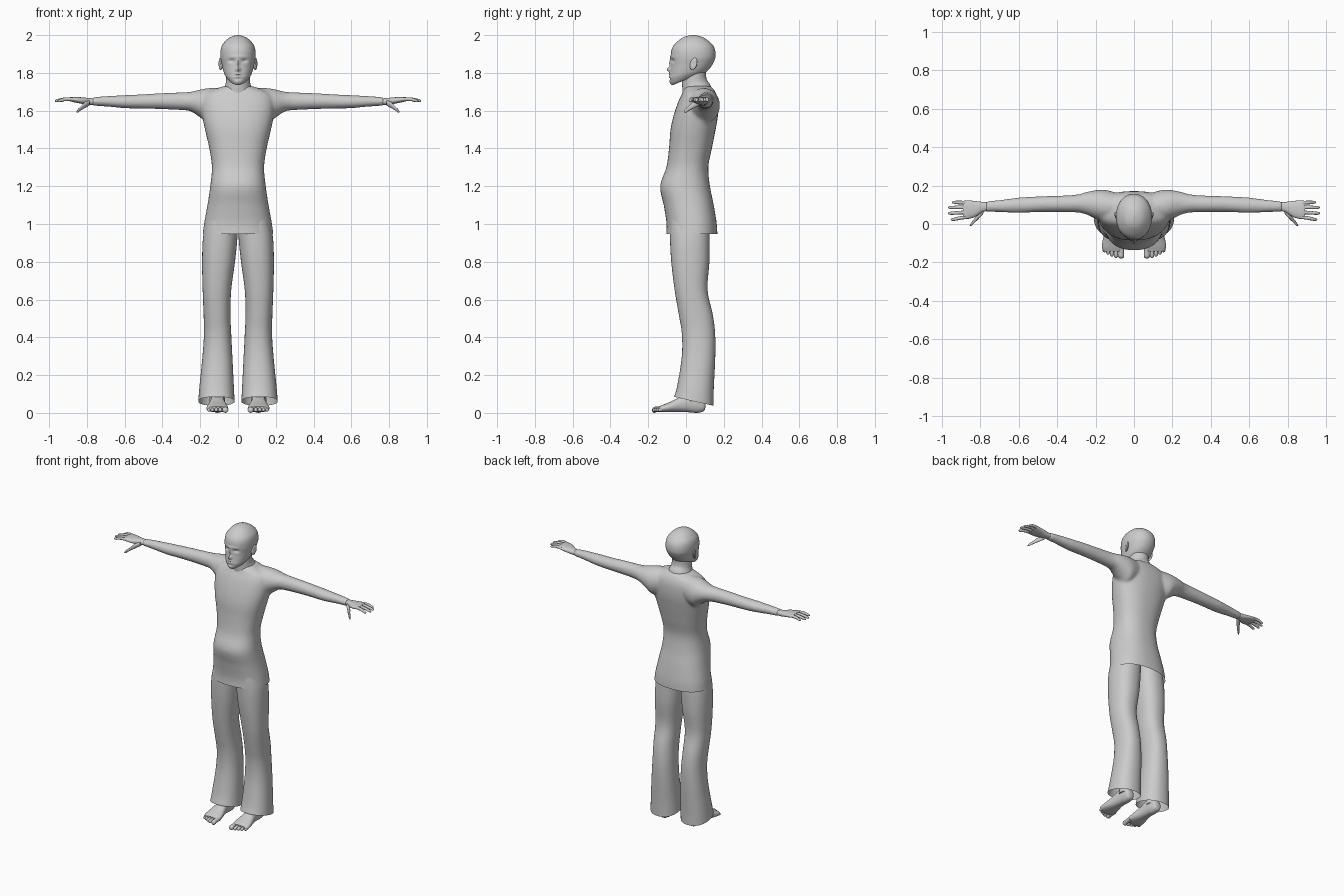
import bpy, bmesh, math
from mathutils import Vector

grey = bpy.data.materials.new("plain grey")
grey.diffuse_color = (0.6, 0.6, 0.6, 1)


def spline(rows, sub):
    """Smooth curve through rows of numbers."""
    out = []
    for i in range(len(rows) - 1):
        a, b, c, d = (rows[max(i - 1, 0)], rows[i], rows[i + 1], rows[min(i + 2, len(rows) - 1)])
        for k in range(sub):
            t = k / sub
            out.append([q + 0.5 * t * (r - p + t * (2 * p - 5 * q + 4 * r - s + t * (3 * (q - r) + s - p)))
                        for p, q, r, s in zip(a, b, c, d)])
    return out + [list(rows[-1])]


def ring(c, u, v, n, power):
    pts = []
    for k in range(n):
        a = 2 * math.pi * k / n
        cs, sn = (math.copysign(abs(w) ** power, w) for w in (math.cos(a), math.sin(a)))
        pts.append(Vector(c) + Vector(u) * cs + Vector(v) * sn)
    return pts


def upright(r):    # z front, z back, x0, x1, y front, y back
    zf, zb, x0, x1, yf, yb = r
    return (((x0 + x1) / 2, (yf + yb) / 2, (zf + zb) / 2), ((x1 - x0) / 2, 0, 0), (0, (yb - yf) / 2, (zb - zf) / 2))


def sideways(r):   # x, y0, y1, z0, z1
    x, y0, y1, z0, z1 = r
    return ((x, (y0 + y1) / 2, (z0 + z1) / 2), (0, (y1 - y0) / 2, 0), (0, 0, (z1 - z0) / 2))


def lengthways(r):  # y, x0, x1, z0, z1
    y, x0, x1, z0, z1 = r
    return (((x0 + x1) / 2, y, (z0 + z1) / 2), ((x1 - x0) / 2, 0, 0), (0, 0, (z1 - z0) / 2))


def loft(bm, rows, frame, sub=4, n=32, power=1.0, flip=1, caps=(True, True)):
    rings = []
    for r in spline(rows, sub):
        rings.append([bm.verts.new((p.x * flip, p.y, p.z)) for p in ring(*frame(r), n, power)])
    faces = []
    for a, b in zip(rings, rings[1:]):
        for k in range(n):
            j = (k + 1) % n
            faces.append(bm.faces.new((a[k], a[j], b[j], b[k])))
    if caps[0]:
        faces.append(bm.faces.new(rings[0]))
    if caps[1]:
        faces.append(bm.faces.new(rings[-1]))
    bmesh.ops.recalc_face_normals(bm, faces=faces)


def digit(bm, pts, frame, flip):
    """Finger or toe: rounded tube through (x, y, z, radius) points."""
    rows = []
    for x, y, z, r in pts:
        if frame is sideways:
            rows.append((x, y - r, y + r, z - r, z + r))
        else:
            rows.append((y, x - r, x + r, z - r, z + r))
    loft(bm, rows, frame, 3, 12, 1, flip)


def finish(name, bm):
    me = bpy.data.meshes.new(name)
    bm.to_mesh(me)
    bm.free()
    me.materials.append(grey)
    ob = bpy.data.objects.new(name, me)
    bpy.context.collection.objects.link(ob)
    return ob


# tunic: torso and sleeves fused into one smooth skin
torso = [(.92, .19, -.107, .167), (1.0, .18, -.103, .163), (1.1, .162, -.118, .147), (1.2, .147, -.137, .127),
         (1.3, .138, -.104, .118), (1.4, .152, -.09, .137), (1.5, .175, -.082, .157), (1.58, .19, -.064, .17),
         (1.65, .192, -.04, .17), (1.69, .175, -.02, .16), (1.715, .12, -.01, .145), (1.73, .075, 0, .13)]
sleeve = [(.08, .02, .16, 1.56, 1.72), (.15, .01, .178, 1.53, 1.72), (.195, .025, .177, 1.56, 1.713),
          (.25, .05, .166, 1.596, 1.7), (.3, .06, .153, 1.603, 1.697), (.4, .062, .147, 1.608, 1.693),
          (.5, .062, .144, 1.61, 1.687), (.6, .057, .138, 1.613, 1.682), (.7, .062, .125, 1.622, 1.677),
          (.775, .064, .118, 1.626, 1.67)]
bm = bmesh.new()
loft(bm, [(z, z, -w, w, f, b) for z, w, f, b in torso], upright, 4, 48, .85)
for s in (1, -1):
    loft(bm, sleeve, sideways, 4, 32, 1, s)
tunic = finish("tunic", bm)
m = tunic.modifiers.new("fuse", 'REMESH')
m.mode, m.voxel_size = 'VOXEL', .008
m = tunic.modifiers.new("soften", 'SMOOTH')
m.factor, m.iterations = .5, 8
fused = bpy.data.meshes.new_from_object(tunic.evaluated_get(bpy.context.evaluated_depsgraph_get()))
tunic.modifiers.clear()
tunic.data = fused
bm = bmesh.new()
bm.from_mesh(fused)
bmesh.ops.bisect_plane(bm, geom=bm.verts[:] + bm.edges[:] + bm.faces[:], plane_co=(0, 0, .948),
                       plane_no=(0, 0, 1), clear_inner=True)
bm.to_mesh(fused)
bm.free()
if not fused.materials:
    fused.materials.append(grey)

# neck
bm = bmesh.new()
loft(bm, [(1.67, 1.70, -.09, .09, -.015, .14), (1.70, 1.74, -.074, .074, -.018, .127),
          (1.73, 1.77, -.064, .064, -.02, .108), (1.77, 1.83, -.062, .062, -.02, .108)], upright)
finish("neck", bm)

# head, with the face pressed in and pulled out by soft bumps
skull = [(1.735, 1.79, .03, -.07, .06), (1.742, 1.795, .05, -.08, .095), (1.77, 1.81, .069, -.087, .113),
         (1.80, 1.832, .079, -.083, .132), (1.84, 1.86, .087, -.079, .148), (1.88, 1.885, .093, -.08, .156),
         (1.92, 1.92, .092, -.077, .154), (1.95, 1.95, .082, -.062, .14), (1.98, 1.98, .055, -.028, .105),
         (1.994, 1.994, .029, 0, .075), (2.0, 2.0, .004, .03, .045)]
bumps = [(0, 1.818, .011, .012, -.020), (0, 1.85, .008, .022, -.010), (.034, 1.864, .015, .009, .011),
         (-.034, 1.864, .015, .009, .011), (0, 1.885, .045, .008, -.004), (0, 1.79, .02, .012, -.007),
         (0, 1.787, .022, .003, .006), (0, 1.752, .018, .01, -.004), (0, 1.768, .02, .005, .004)]
bm = bmesh.new()
loft(bm, [(a, b, -w, w, f, k) for a, b, w, f, k in skull], upright, 8, 96, .93)
for v in bm.verts:
    if v.co.y < 0:
        x, z = v.co.x, v.co.z
        v.co.y += sum(d * math.exp(-((x - bx) / sx) ** 2 - ((z - bz) / sz) ** 2) for bx, bz, sx, sz, d in bumps)
finish("head", bm)

for s, side in ((1, "left"), (-1, "right")):
    # ear
    bm = bmesh.new()
    bmesh.ops.create_uvsphere(bm, u_segments=16, v_segments=10, radius=1)
    for v in bm.verts:
        x, y, z = v.co
        dent = .006 * math.exp(-(y * y + z * z) * 4) if x > 0 else 0
        v.co = (s * (.092 + .010 * x + .006 * y - dent), .04 + .019 * y + .006 * z, 1.848 + .033 * z)
    if s < 0:
        bmesh.ops.reverse_faces(bm, faces=bm.faces[:])
    finish(side + "_ear", bm)

    # hand with four fingers and a thumb
    bm = bmesh.new()
    loft(bm, [(.755, .07, .113, 1.632, 1.664), (.79, .061, .115, 1.631, 1.667), (.83, .036, .12, 1.637, 1.671),
              (.87, .026, .123, 1.645, 1.673), (.89, .03, .12, 1.65, 1.671)], sideways, 4, 24, .85, s)
    for y0, y1, tip in ((.037, .024, .955), (.062, .056, .97), (.087, .086, .968), (.111, .113, .948)):
        digit(bm, [(.865, y0, 1.66, .009), (.91, (y0 + y1) / 2, 1.661, .0095), (tip - .015, y1, 1.654, .008),
                   (tip - .003, y1, 1.651, .005), (tip, y1, 1.65, .001)], sideways, s)
    digit(bm, [(.785, .068, 1.642, .014), (.81, .042, 1.63, .016), (.832, .016, 1.612, .011),
               (.848, -.001, 1.599, .009), (.856, -.009, 1.592, .002)], sideways, s)
    finish(side + "_hand", bm)

    # trouser leg, flared with an open slanted hem
    bm = bmesh.new()
    loft(bm, [(.085, .038, .018, .21, -.063, .145), (.15, .13, .022, .204, -.045, .147),
              (.3, .3, .03, .188, -.022, .155), (.42, .42, .036, .18, -.022, .154), (.52, .52, .04, .182, -.038, .142),
              (.65, .65, .036, .187, -.06, .114), (.8, .8, .016, .19, -.078, .124), (.93, .93, .003, .185, -.085, .124),
              (1.03, 1.03, .0, .165, -.085, .12)], upright, 4, 40, .88, s, (False, True))
    finish(side + "_trouser_leg", bm)

    # bare foot, ankle and toes
    bm = bmesh.new()
    loft(bm, [(.103, .1, .12, .03, .05), (.095, .083, .135, .01, .075), (.06, .074, .142, .0, .11),
              (.02, .072, .144, .003, .108), (-.03, .068, .15, .005, .085), (-.08, .056, .162, .004, .06),
              (-.12, .052, .167, .004, .044), (-.142, .06, .158, .008, .034)], lengthways, 4, 24, .85, s)
    loft(bm, [(z, z, .11 - r, .11 + r, .05 - r, .05 + r) for z, r in ((.06, .042), (.14, .036), (.3, .045))],
         upright, 4, 20, 1, s)
    for x, tip, r in ((.067, -.18, .016), (.094, -.178, .011), (.115, -.17, .0105), (.135, -.16, .010),
                      (.154, -.148, .0095)):
        digit(bm, [(x, -.11, .022, r), (x, tip + .028, .019, r * .9), (x, tip + .012, .016, r),
                   (x, tip + .003, .015, r * .65), (x, tip, .014, .001)], lengthways, s)
    finish(side + "_foot", bm)

# smooth shading
bpy.ops.object.select_all(action='SELECT')
bpy.context.view_layer.objects.active = tunic
bpy.ops.object.shade_smooth_by_angle(angle=math.radians(50))
